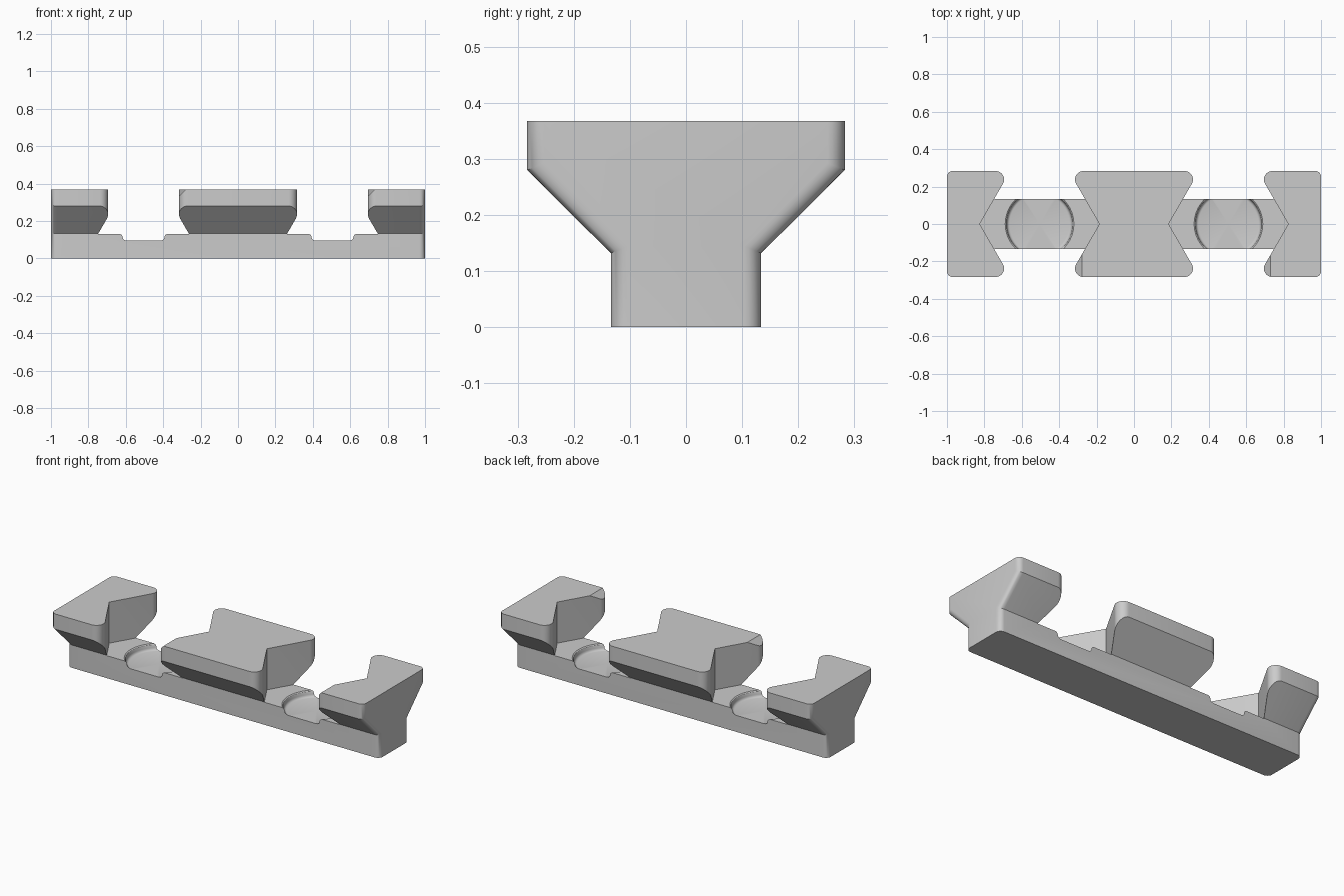
import bpy, bmesh, math
from mathutils import Matrix

cube = bpy.data.objects.get("Cube")
if cube:
    bpy.data.objects.remove(cube, do_unlink=True)

TOP, HALF_TOP, HALF_BASE = 0.368, 0.283, 0.134
FLOOR, GAP_X = 0.13, 0.505          # top of the base rail, centre of each gap
APEX, ROUND = 0.32, 0.045           # half width of a gap at y = 0, jaw tip radius
TAN30, COS30 = math.tan(math.pi / 6), math.cos(math.pi / 6)

grey = bpy.data.materials.new("plain_grey")
grey.use_nodes = True
grey.diffuse_color = (0.6, 0.6, 0.6, 1)
grey.node_tree.nodes["Principled BSDF"].inputs["Base Color"].default_value = (0.6, 0.6, 0.6, 1)


def make_object(name, bm):
    bmesh.ops.recalc_face_normals(bm, faces=bm.faces)
    mesh = bpy.data.meshes.new(name)
    bm.to_mesh(mesh)
    bm.free()
    mesh.materials.append(grey)
    obj = bpy.data.objects.new(name, mesh)
    bpy.context.collection.objects.link(obj)
    return obj


def prism(points, vector):
    """Extrude a closed outline of 3D points along a vector."""
    bm = bmesh.new()
    face = bm.faces.new([bm.verts.new(p) for p in points])
    ext = bmesh.ops.extrude_face_region(bm, geom=[face])
    moved = [v for v in ext["geom"] if isinstance(v, bmesh.types.BMVert)]
    bmesh.ops.translate(bm, verts=moved, vec=vector)
    bmesh.ops.recalc_face_normals(bm, faces=bm.faces)
    return bm


# Rail with flared section, its end edges rounded
side = [(HALF_BASE, 0), (HALF_BASE, 0.132), (HALF_TOP, 0.28), (HALF_TOP, TOP)]
section = side + [(-y, z) for y, z in reversed(side)]
bm = prism([(-1, y, z) for y, z in section], (2, 0, 0))
end_edges = []
for e in bm.edges:
    a, b = (v.co for v in e.verts)
    if abs(a.x - b.x) < 1e-5 and abs(a.z - b.z) > 1e-4:
        end_edges.append(e)
bmesh.ops.bevel(bm, geom=end_edges, offset=0.03, segments=6, profile=0.5, affect='EDGES')
rail = make_object("jaw_rail", bm)


def gap_outline(cx):
    """Plan of a gap: a V into each jaw, flaring round the jaw tips."""
    cy = HALF_TOP - ROUND
    off = APEX - TAN30 * cy + ROUND / COS30
    quarter = [(APEX, 0)]
    for i in range(11):
        a = math.radians(210 - 120 * i / 10)
        quarter.append((off + ROUND * math.cos(a), cy + ROUND * math.sin(a)))
    quarter.append((off, HALF_TOP + 0.05))
    upper = quarter + [(-x, y) for x, y in reversed(quarter)]
    lower = [(x, -y) for x, y in reversed(upper[1:-1])]
    return [(cx + x, y, FLOOR) for x, y in upper + lower]


def seat_cutter(cx):
    """Shallow round seat with a softened rim."""
    bm = bmesh.new()
    profile = [(0, 0.095), (0.16, 0.095), (0.167, 0.097), (0.172, 0.102), (0.174, 0.109),
               (0.175, 0.118), (0.178, 0.126), (0.184, 0.1303), (0.184, 0.18), (0, 0.18)]
    verts = [bm.verts.new((r, 0, z)) for r, z in profile]
    edges = [bm.edges.new(pair) for pair in zip(verts, verts[1:])]
    bmesh.ops.spin(bm, geom=verts + edges, cent=(0, 0, 0), axis=(0, 0, 1),
                   angle=math.tau, steps=64, use_duplicate=False)
    bmesh.ops.remove_doubles(bm, verts=bm.verts, dist=1e-5)
    bmesh.ops.transform(bm, matrix=Matrix.Translation((cx, 0, 0)), verts=bm.verts)
    return bm


def corner_wedge(x):
    """Small chamfer on the front tip of a jaw."""
    tri = [(x + 0.01, -0.4, TOP + 0.01), (x - 0.07, -0.4, TOP + 0.01), (x - 0.07, -0.4, TOP - 0.07)]
    return prism(tri, (0, 0.3, 0))


cutters = []
for cx in (-GAP_X, GAP_X):
    cutters.append(make_object("gap_cutter", prism(gap_outline(cx), (0, 0, 0.4))))
    cutters.append(make_object("seat_cutter", seat_cutter(cx)))
for x in (-0.279, 0.731):
    cutters.append(make_object("chamfer_cutter", corner_wedge(x)))

# Cut the gaps, seats and chamfers
bpy.ops.object.select_all(action='DESELECT')
rail.select_set(True)
bpy.context.view_layer.objects.active = rail
for cutter in cutters:
    cutter.hide_render = True
    mod = rail.modifiers.new("cut", 'BOOLEAN')
    mod.operation = 'DIFFERENCE'
    mod.solver = 'EXACT'
    mod.object = cutter
    bpy.ops.object.modifier_apply(modifier=mod.name)
    bpy.data.objects.remove(cutter, do_unlink=True)

bpy.ops.object.shade_smooth_by_angle(angle=math.radians(30))
